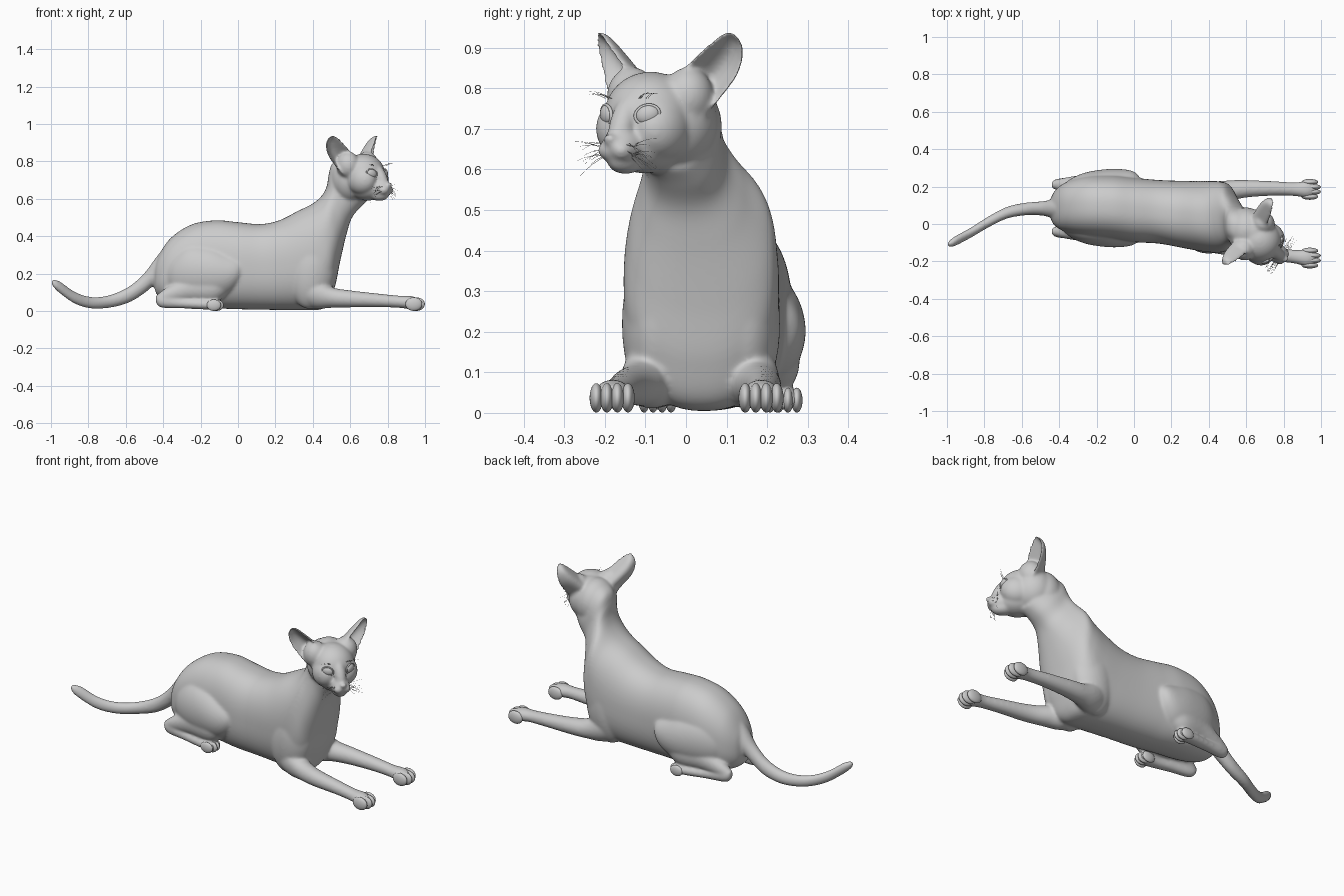
import bpy, bmesh, math, random
from mathutils import Vector, Matrix

if "Cube" in bpy.data.objects:
    bpy.data.objects.remove(bpy.data.objects["Cube"])

random.seed(4)
bm = bmesh.new()
HEAD = Matrix.Translation((.675, -.09, .73)) @ Matrix.Rotation(math.radians(-36), 4, 'Z')


def spline(rows, n=8):
    """Catmull-Rom through rows of numbers."""
    out = []
    for i in range(len(rows) - 1):
        p = [rows[max(0, min(len(rows) - 1, i + k))] for k in (-1, 0, 1, 2)]
        for j in range(n):
            t = j / n
            out.append([.5 * (2 * b + (c - a) * t + (2*a - 5*b + 4*c - d) * t*t + (3*b - a - 3*c + d) * t**3)
                        for a, b, c, d in zip(*p)])
    return out + [list(rows[-1])]


def skin(b, rings):
    """Closed skin over a list of point rings."""
    vs = [[b.verts.new(p) for p in r] for r in rings]
    m = len(vs[0])
    for r, q in zip(vs, vs[1:]):
        for k in range(m):
            b.faces.new((r[k], r[(k + 1) % m], q[(k + 1) % m], q[k]))
    b.faces.new(vs[0])
    b.faces.new(vs[-1][::-1])


def loft(b, rows, power=2.0, seg=72):
    """Rows: top x, top z, bottom x, bottom z, centre y, half width."""
    rings = []
    for xt, zt, xb, zb, y, w in spline(rows):
        ring = []
        for k in range(seg):
            a = 2 * math.pi * (k + .5) / seg
            c, s = (math.copysign(abs(v) ** (2 / power), v) for v in (math.cos(a), math.sin(a)))
            ring.append(((xt + xb) / 2 + s * (xt - xb) / 2, y + c * w, (zt + zb) / 2 + s * (zt - zb) / 2))
        rings.append(ring)
    skin(b, rings)


def limb(b, rows, seg=24):
    """Rows: x, y, z, half width, half height."""
    loft(b, [(x, z + h, x, z - h, y, w) for x, y, z, w, h in rows], seg=seg)


def ball(b, pos, r, space=Matrix(), rot=Matrix()):
    m = space @ Matrix.Translation(pos) @ rot @ Matrix.Diagonal((*r, 1))
    bmesh.ops.create_uvsphere(b, u_segments=36, v_segments=24, radius=1, matrix=m)


def finish(b, name):
    bmesh.ops.recalc_face_normals(b, faces=b.faces[:])
    for f in b.faces:
        f.smooth = True
    me = bpy.data.meshes.new(name)
    b.to_mesh(me)
    b.free()
    ob = bpy.data.objects.new(name, me)
    bpy.context.collection.objects.link(ob)
    return ob


# Torso and neck
loft(bm, [(-.45, .22, -.45, .15, .08, .03), (-.425, .295, -.435, .09, .083, .085),
          (-.36, .39, -.38, .05, .09, .13), (-.25, .462, -.27, .025, .095, .16),
          (-.12, .485, -.12, .015, .09, .17), (0, .475, 0, .01, .075, .172),
          (.12, .465, .15, .007, .065, .17), (.22, .485, .33, .006, .05, .18),
          (.32, .535, .46, .016, .04, .19), (.40, .575, .515, .12, .037, .19),
          (.45, .62, .545, .26, .036, .175), (.475, .67, .58, .41, .017, .13),
          (.485, .73, .61, .50, .0, .102), (.505, .79, .66, .56, -.012, .098),
          (.57, .825, .70, .60, -.04, .097)], power=2.4)
# Nape
ball(bm, (.6, -.033, .705), (.105, .122, .13))
ball(bm, (.645, -.04, .715), (.11, .118, .12))

# Tail
limb(bm, [(-.38, .08, .27, .06, .09), (-.44, .082, .215, .048, .07), (-.5, .083, .15, .038, .055),
          (-.58, .08, .09, .034, .044), (-.68, .06, .053, .032, .035), (-.78, .01, .044, .03, .032),
          (-.87, -.045, .07, .028, .033), (-.95, -.088, .125, .027, .033),
          (-.985, -.105, .147, .02, .022), (-.998, -.108, .155, .006, .008)])

# Front legs and shoulders
for side, ys in ((-1, (-.075, -.11, -.14, -.16, -.175, -.182, -.182)),
                 (1, (.145, .175, .188, .19, .186, .185, .185))):
    shape = [(.40, .10, .075, .085), (.5, .073, .058, .056), (.6, .065, .047, .046), (.75, .057, .039, .037),
             (.86, .05, .037, .033), (.925, .045, .046, .036), (.972, .04, .034, .026)]
    limb(bm, [(.29, ys[0], .12, .03, .04)] + [(x, y, z, w, h) for (x, z, w, h), y in zip(shape, ys)])
    ball(bm, (.40, .037 + side * .105, .22), (.125, .09, .21), rot=Matrix.Rotation(math.radians(8), 4, 'Y'))

# Hind legs, mirrored about the body centre line
for s in (-1, 1):
    def my(y):
        return .085 + s * y
    limb(bm, [(-.39, my(.08), .19, .03, .05), (-.34, my(.08), .2, .075, .11), (-.26, my(.085), .21, .105, .15),
              (-.15, my(.09), .205, .118, .15), (-.06, my(.095), .2, .113, .125), (0, my(.1), .212, .095, .088),
              (.03, my(.1), .228, .065, .05), (.04, my(.1), .235, .03, .022)], 48)
    limb(bm, [(-.02, my(.12), .16, .04, .04), (-.12, my(.135), .13, .06, .08), (-.26, my(.13), .12, .05, .068),
              (-.38, my(.125), .085, .036, .042), (-.43, my(.125), .065, .022, .025)])
    limb(bm, [(-.44, my(.125), .065, .015, .02), (-.41, my(.127), .055, .03, .037), (-.3, my(.14), .042, .03, .028),
              (-.18, my(.155), .036, .035, .028), (-.12, my(.155), .035, .04, .028), (-.09, my(.155), .03, .03, .02)])

# Head masses
for p, r in (((-.005, 0, 0), (.118, .114, .111)), ((.105, 0, -.075), (.064, .052, .05)),
             ((.1, 0, -.11), (.055, .04, .032)), ((.168, 0, -.055), (.014, .018, .014)),
             ((.02, 0, -.07), (.1, .088, .07))):
    ball(bm, p, r, HEAD)
ball(bm, (.112, 0, -.012), (.03, .032, .078), HEAD, Matrix.Rotation(math.radians(-28), 4, 'Y'))
for s in (-1, 1):
    ball(bm, (.025, s * .055, -.03), (.085, .066, .078), HEAD)
    ball(bm, (.138, s * .02, -.083), (.034, .028, .027), HEAD)
    ball(bm, (-.045, s * .085, .05), (.065, .062, .072), HEAD)

# Ears as cupped shells
inner = spline([(.005, .045, .085), (-.015, .095, .122), (-.03, .15, .172), (-.045, .187, .203), (-.052, .203, .209)])
outer = spline([(-.035, .135, -.005), (-.055, .17, .04), (-.08, .21, .105), (-.08, .226, .165), (-.06, .217, .203)])
for s in (-1, 1):
    rings = []
    for i, (a, b) in enumerate(zip(inner, outer)):
        t = i / (len(inner) - 1)
        d = .09 * (1 - t) ** .8
        th = .026 - .010 * t

        def pt(v, extra):
            p = Vector(a).lerp(Vector(b), v)
            bow = math.sin(math.pi * v)
            p += Vector((-.85, -.42, 0)) * d * bow + Vector((-.8, -.4, .1)) * extra
            return HEAD @ Vector((p.x, s * p.y, p.z))
        vs = [k / 14 for k in range(15)]
        rings.append([pt(v, 0) for v in vs] + [pt(v, th) for v in vs[::-1]])
    skin(bm, rings)

# Blend everything into one skin
body = finish(bm, "cat_body")
rm = body.modifiers.new("blend", 'REMESH')
rm.mode = 'VOXEL'
rm.voxel_size = .006
rm.use_smooth_shade = True
sm = body.modifiers.new("soften", 'SMOOTH')
sm.factor = .5
sm.iterations = 22

# Toes on all four paws
for name, x, y in (("front_toes_near", .954, -.182), ("front_toes_far", .954, .185),
                   ("hind_toes_near", -.115, -.07), ("hind_toes_far", -.115, .24)):
    b = bmesh.new()
    k = 1 if x > 0 else .85
    for i in (-1.5, -.5, .5, 1.5):
        ball(b, (x - .014 * (abs(i) > 1), y + i * .026 * k, .037 * k), (.045 * k, .0165 * k, .036 * k))
    finish(b, name)

# Eyes with lids
for s, side in ((-1, "near"), (1, "far")):
    turn = Matrix.Rotation(s * math.radians(30), 4, 'Z') @ Matrix.Rotation(s * math.radians(16), 4, 'X')
    b = bmesh.new()
    ball(b, (.092, s * .061, .005), (.016, .03, .024), HEAD, turn)
    finish(b, "eye_" + side)
    bpy.ops.mesh.primitive_torus_add(major_radius=.03, minor_radius=.0045, major_segments=32, minor_segments=10)
    lid = bpy.context.object
    lid.name = "eyelid_" + side
    lid.matrix_world = (HEAD @ Matrix.Translation((.0945, s * .062, .005)) @ turn
                        @ Matrix.Diagonal((1, 1, .78, 1)) @ Matrix.Rotation(math.pi / 2, 4, 'Y'))
    bpy.ops.object.shade_smooth()

# Whiskers and brow hairs
cu = bpy.data.curves.new("whiskers", 'CURVE')
cu.dimensions = '3D'
cu.bevel_depth = .0007
cu.bevel_resolution = 0
for s in (-1, 1):
    for i in range(18):
        brow = i >= 13
        base = Vector((.095, s * random.uniform(.035, .065), .045)) if brow else \
            Vector((random.uniform(.12, .15), s * .038, random.uniform(-.1, -.06)))
        way = Vector((.4, s * .6, .4)) if brow else Vector((.2, s * .85, random.uniform(-.6, .5)))
        way *= random.uniform(.06, .1)
        sp = cu.splines.new('POLY')
        sp.points.add(4)
        for j, p in enumerate(sp.points):
            t = j / 4
            q = HEAD @ (base + way * t + Vector((-.015, 0, -.018)) * t * t)
            p.co = (*q, 1)
            p.radius = 1 - .7 * t
bpy.context.collection.objects.link(bpy.data.objects.new("whiskers", cu))
